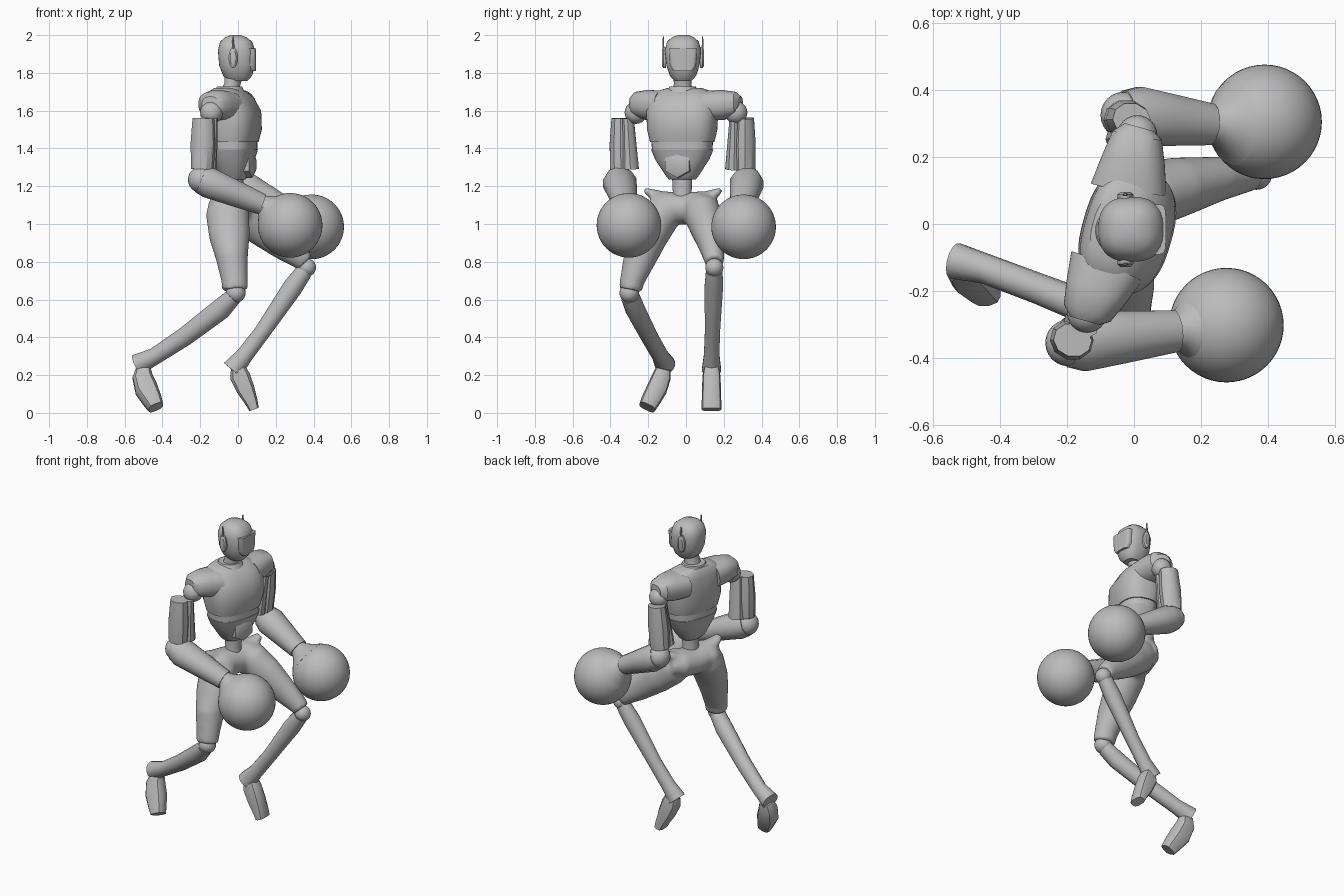
import bpy, bmesh, math
from mathutils import Vector

if "Cube" in bpy.data.objects:
    bpy.data.objects.remove(bpy.data.objects["Cube"])

grey = bpy.data.materials.new("plain_grey")
grey.use_nodes = True
grey.diffuse_color = (0.5, 0.5, 0.5, 1)
grey.node_tree.nodes["Principled BSDF"].inputs["Base Color"].default_value = (0.5, 0.5, 0.5, 1)

# Body directions: the torso is turned a little to its right
FWD = Vector((0.96, -0.275, 0)).normalized()
LEFT = Vector((-FWD.y, FWD.x, 0))
CORE = Vector((-0.02, -0.02, 0))


def finish(name, bm, sharp=35):
    bmesh.ops.recalc_face_normals(bm, faces=bm.faces)
    mesh = bpy.data.meshes.new(name)
    bm.to_mesh(mesh)
    bm.free()
    mesh.shade_smooth()
    mesh.set_sharp_from_angle(angle=math.radians(sharp))
    mesh.materials.append(grey)
    obj = bpy.data.objects.new(name, mesh)
    bpy.context.collection.objects.link(obj)
    return obj


def add_loft(bm, stations, side, sides=24, power=2.0, level=False):
    """Rings (centre, radius along side, radius across) joined along a path."""
    centres = [Vector(s[0]) for s in stations]
    rings = []
    for i, (c, a, b) in enumerate(stations):
        t = (centres[min(i + 1, len(centres) - 1)] - centres[max(i - 1, 0)]).normalized()
        if level:
            t = Vector((0, 0, 1))
        u = Vector(side)
        u = (u - t * u.dot(t)).normalized()
        v = t.cross(u)
        ring = []
        for k in range(sides):
            w = 2 * math.pi * (k + 0.5) / sides
            p, q = math.cos(w), math.sin(w)
            p = math.copysign(abs(p) ** (2 / power), p)
            q = math.copysign(abs(q) ** (2 / power), q)
            ring.append(bm.verts.new(centres[i] + u * a * p + v * b * q))
        rings.append(ring)
    for r, s in zip(rings, rings[1:]):
        for k in range(sides):
            n = (k + 1) % sides
            bm.faces.new((r[k], r[n], s[n], s[k]))
    bm.faces.new(rings[0][::-1])
    bm.faces.new(rings[-1])


def loft(name, stations, side, **options):
    bm = bmesh.new()
    add_loft(bm, stations, side, **options)
    return finish(name, bm)


def ball(name, centre, radius, segments=24):
    bm = bmesh.new()
    bmesh.ops.create_uvsphere(bm, u_segments=segments, v_segments=segments // 2, radius=radius)
    bmesh.ops.translate(bm, verts=bm.verts, vec=centre)
    return finish(name, bm)


def torso_part(name, rows, power=2.6):
    stations = [(CORE + FWD * f + Vector((0, 0, z)), a, b) for f, z, a, b in rows]
    return loft(name, stations, FWD, power=power, sides=40, level=True)


# Torso
torso_part("chest", [(0, 1.435, .118, .17), (0, 1.5, .135, .185), (0, 1.6, .13, .19),
                     (-.02, 1.67, .108, .18), (-.035, 1.705, .08, .14), (-.045, 1.72, .06, .09)])
torso_part("waist_band", [(0, 1.39, .112, .16), (0, 1.44, .112, .162)])
torso_part("abdomen", [(0, 1.235, .055, .07), (0, 1.255, .075, .085), (0, 1.34, .1, .142),
                       (0, 1.395, .115, .165)])
loft("spine", [((-.02, -.02, 1.08), .06, .06), ((-.02, -.02, 1.16), .045, .05),
               ((-.02, -.02, 1.26), .05, .055)], FWD)
belly = CORE + Vector((0, 0, 1.315))
loft("belly_hexagon", [(belly + FWD * .03, .08, .075), (belly + FWD * .1, .075, .07),
                       (belly + FWD * .108, .055, .05)], LEFT, sides=6)
loft("collar", [((-.045, -.018, 1.7), .08, .085), ((-.045, -.018, 1.728), .066, .07)], FWD)
loft("neck", [((-.04, -.018, 1.69), .052, .058), ((-.03, -.018, 1.74), .042, .047),
              ((-.02, -.018, 1.8), .05, .05)], FWD)

# Head, visor and ear pieces
HEAD_Y = -.016
loft("head", [((x, HEAD_Y, z), a, b) for x, z, a, b in
              [(.0, 1.757, .05, .045), (-.002, 1.785, .077, .07), (-.005, 1.84, .095, .088),
               (-.008, 1.92, .099, .097), (-.01, 1.965, .085, .084), (-.012, 1.988, .058, .06),
               (-.013, 2.0, .025, .028)]], (1, 0, 0), power=2.5, sides=32, level=True)
loft("visor", [((.055, HEAD_Y, z), .04, b) for z, b in
               [(1.81, .05), (1.84, .07), (1.93, .075)]], (1, 0, 0), sides=20, power=6, level=True)
for label, s in (("left", 1), ("right", -1)):
    y = HEAD_Y + s * .09
    loft(label + "_ear", [((-.026, y, 1.88), .024, .055), ((-.026, y + s * .014, 1.88), .024, .055),
                          ((-.026, y + s * .022, 1.88), .015, .042)], (1, 0, 0))
    loft(label + "_antenna", [((-.026, y + s * .014, 1.9), .01, .007),
                              ((-.026, y + s * .014, 1.992), .004, .003)], (1, 0, 0), sides=8)

# Arms: shoulder, upper arm shells, elbow, forearm, wrist and round glove
ARMS = {
    "right": dict(s=-1, shoulder=(-.14, -.265, 1.59), top=(-.18, -.335, 1.56),
                  low=(-.185, -.335, 1.29), elbow=(-.195, -.355, 1.235),
                  cuff=(.125, -.32, 1.105), hand=(.276, -.302, .993)),
    "left": dict(s=1, shoulder=(.01, .265, 1.59), top=(-.01, .30, 1.56),
                 low=(-.035, .30, 1.29), elbow=(-.03, .325, 1.235),
                 cuff=(.23, .297, 1.1), hand=(.39, .305, .985)),
}
for label, arm in ARMS.items():
    s = arm["s"]
    shoulder, top, low, elbow, cuff, hand = [
        Vector(arm[k]) for k in ("shoulder", "top", "low", "elbow", "cuff", "hand")]
    inner = CORE + LEFT * s * .12 - FWD * .03 + Vector((0, 0, 1.625))
    cap = shoulder + Vector((0, 0, .045))
    loft(label + "_shoulder_cap", [(inner, .115, .08), (inner.lerp(cap, .55), .095, .08),
                                   (cap, .075, .065), (cap + LEFT * s * .025, .045, .04)],
         FWD, power=2.4)
    ball(label + "_shoulder_ball", shoulder, .06)
    out = LEFT * s
    loft(label + "_upper_arm_shell", [(top + out * .012, .058, .05), (top.lerp(low, .5) + out * .012, .066, .06),
                                      (low + out * .012, .06, .058)], FWD, sides=10)
    loft(label + "_upper_arm_inner", [(top - out * .035 + FWD * .02, .045, .03),
                                      (low - out * .045 + FWD * .012, .05, .048)], FWD, sides=10)
    ball(label + "_elbow", elbow, .07)
    axis = (cuff - elbow).normalized()
    start = elbow + axis * .015
    loft(label + "_forearm", [(start - axis * .02, .075, .075), (start + axis * .03, .092, .084),
                              (start.lerp(cuff, .5), .08, .073), (cuff, .064, .058)],
         (0, 1, 0), sides=12)
    reach = hand - cuff
    loft(label + "_wrist", [(cuff - axis * .04, .048, .048), (cuff + reach * .05, .055, .055),
                            (cuff + reach * .22, .085, .085), (cuff + reach * .4, .125, .125)], (0, 1, 0))
    ball(label + "_glove", hand, .171, 48)

# Hips and thighs fused into one smooth body
bm = bmesh.new()
add_loft(bm, [((-.07, -.19, 1.11), .06, .05), ((-.06, -.13, 1.09), .1, .085),
              ((-.03, -.01, 1.08), .1, .085), ((0, .09, 1.09), .1, .085),
              ((.02, .16, 1.10), .06, .05)], (1, 0, 0))
add_loft(bm, [((-.055, -.09, 1.12), .1, .07), ((-.055, -.125, 1.05), .115, .1),
              ((-.045, -.19, .93), .107, .092), ((-.032, -.245, .82), .085, .088),
              ((-.018, -.285, .70), .07, .065), ((-.016, -.295, .65), .068, .062)], (1, 0, 0))
add_loft(bm, [((-.02, .06, 1.11), .09, .08), ((.04, .085, 1.06), .1, .11),
              ((.13, .11, .985), .09, .105), ((.25, .135, .885), .067, .082),
              ((.33, .148, .82), .055, .06), ((.355, .15, .795), .05, .052)], (0, 1, 0))
for tip, root in (((-.09, -.22, 1.18), (-.07, -.12, 1.13)), ((.03, .185, 1.18), (0, .1, 1.13))):
    add_loft(bm, [(root, .06, .045), (tip, .03, .014)], (1, 0, 0), sides=12)
hips = finish("hips_and_thighs", bm)
fuse = hips.modifiers.new("fuse", "REMESH")
fuse.mode = "VOXEL"
fuse.voxel_size = .012
fuse.use_smooth_shade = True
soften = hips.modifiers.new("soften", "SMOOTH")
soften.factor = .5
soften.iterations = 6

# Knees, shins and pointed feet
ball("right_knee", (-.012, -.30, .635), .052)
ball("left_knee", (.365, .15, .77), .048)
loft("right_shin", [((-.025, -.295, .615), .05, .045), ((-.09, -.27, .55), .052, .056),
                    ((-.28, -.195, .405), .046, .05), ((-.44, -.135, .30), .045, .045),
                    ((-.535, -.11, .255), .055, .056)], (0, 1, 0), sides=14)
loft("left_shin", [((.35, .15, .75), .045, .045), ((.29, .147, .665), .05, .053),
                   ((.13, .14, .43), .041, .043), ((.035, .136, .305), .042, .045),
                   ((-.03, .135, .227), .052, .058)], (0, 1, 0), sides=14)
loft("right_foot", [((-.50, -.12, .235), .04, .04), ((-.505, -.13, .19), .055, .05),
                    ((-.485, -.155, .125), .062, .055), ((-.45, -.19, .06), .05, .05),
                    ((-.435, -.205, .03), .042, .045)], (1, 0, 0), sides=10, power=3)
loft("left_foot", [((0, .135, .24), .04, .04), ((.01, .135, .195), .055, .048),
                   ((.04, .135, .125), .05, .05), ((.072, .135, .055), .035, .052),
                   ((.085, .135, .018), .027, .052)], (1, 0, 0), sides=10, power=3)
